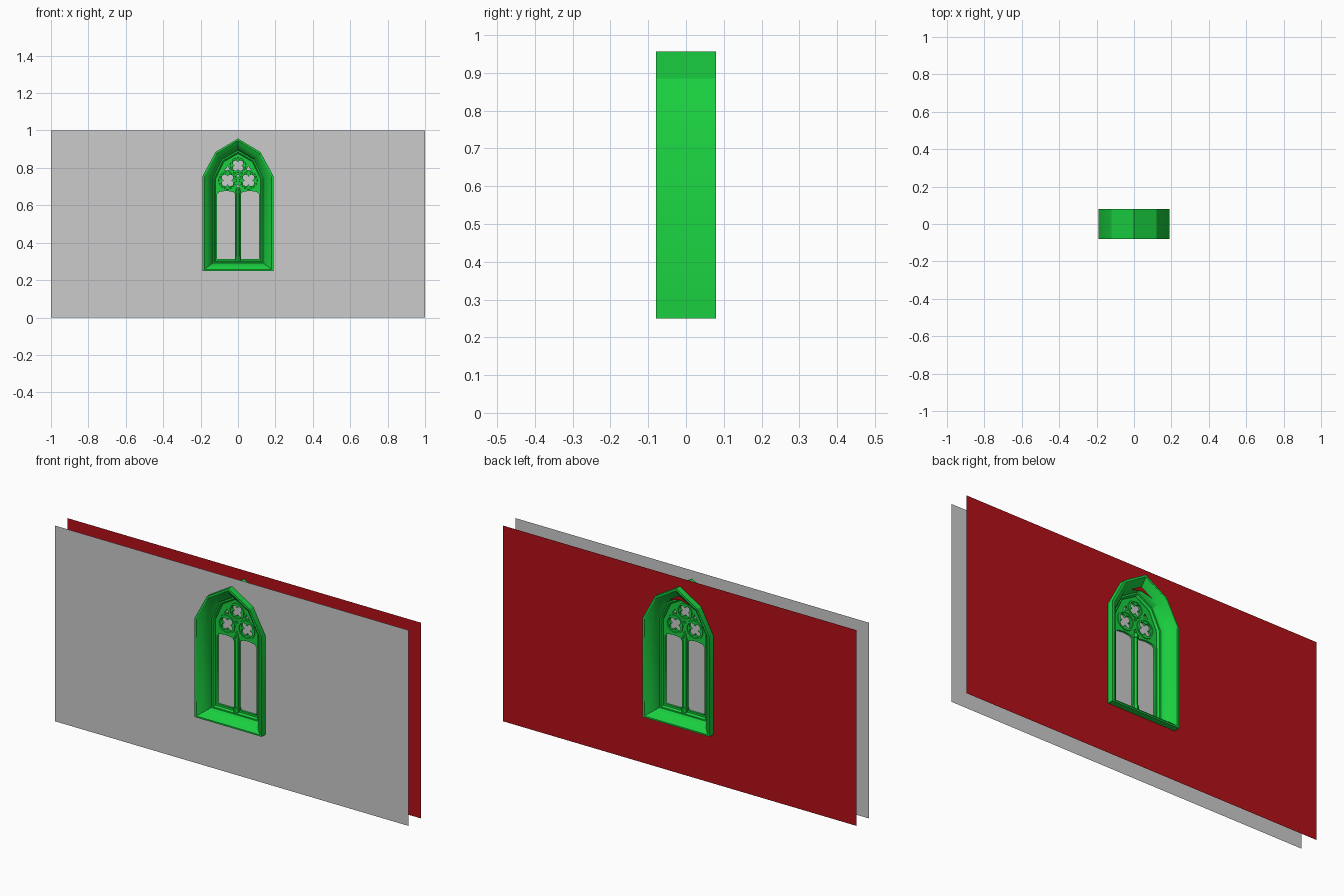
import bpy, bmesh
from math import cos, sin, pi
from mathutils import Vector

if "Cube" in bpy.data.objects:
    bpy.data.objects.remove(bpy.data.objects["Cube"])


def material(name, rgb):
    m = bpy.data.materials.new(name)
    m.diffuse_color = (*rgb, 1)
    m.use_nodes = True
    m.node_tree.nodes["Principled BSDF"].inputs["Base Color"].default_value = m.diffuse_color
    return m


GREEN = material("green_stone", (0.01, 0.62, 0.05))
RED = material("red_wall", (0.45, 0.005, 0.01))


def finish(bm, name, mat=None, angle=None):
    mesh = bpy.data.meshes.new(name)
    bm.to_mesh(mesh)
    bm.free()
    ob = bpy.data.objects.new(name, mesh)
    bpy.context.collection.objects.link(ob)
    if mat:
        mesh.materials.append(mat)
    if angle:
        bpy.ops.object.select_all(action='DESELECT')
        ob.select_set(True)
        bpy.context.view_layer.objects.active = ob
        bpy.ops.object.shade_smooth_by_angle(angle=angle)
    return ob


def arch(t):
    """Faceted pointed arch outline in x, z, inset by t from the outside."""
    w, b, s = 0.19 - t, 0.25 + 0.75 * t, 0.755 - 0.2 * t
    sx, sz = 0.12 - 0.62 * t, 0.885 - 0.75 * t
    return [(-w, b), (w, b), (w, s), (sx, sz), (0, 0.957 - 1.15 * t), (-sx, sz), (-w, s)]


# Walls: thin sheets with an arched opening
def wall(name, y, hole, mat=None):
    bm = bmesh.new()
    for pts in ([(-1, 0), (1, 0), (1, 1), (-1, 1)], hole):
        vs = [bm.verts.new((x, y, z)) for x, z in pts]
        for i, v in enumerate(vs):
            bm.edges.new((v, vs[i - 1]))
    bmesh.ops.triangle_fill(bm, use_beauty=True, use_dissolve=False, edges=bm.edges[:],
                            normal=Vector((0, y, 0)).normalized())
    finish(bm, name, mat)


wall("front_wall", -0.05, arch(0.03))
back_hole = arch(0.03)
back_hole[4] = (0, 0.887)
wall("back_wall", 0.05, back_hole, RED)

# Splayed window surround: moulding profile (inset, depth) swept round the arch
half = [(0, -0.08), (0.01, -0.08), (0.026, -0.069), (0.041, -0.053), (0.051, -0.035),
        (0.055, -0.022), (0.063, -0.022), (0.07, -0.012)]
profile = half + [(t, -y) for t, y in reversed(half)]
bm = bmesh.new()
rings = [[bm.verts.new((x, y, z)) for x, z in arch(t)] for t, y in profile]
for i, ring in enumerate(rings):
    prev = rings[i - 1]
    for j in range(len(ring)):
        bm.faces.new((prev[j - 1], prev[j], ring[j], ring[j - 1]))
bmesh.ops.recalc_face_normals(bm, faces=bm.faces[:])
finish(bm, "window_surround", GREEN, 0.5)

# Glass sheet
bm = bmesh.new()
bm.faces.new([bm.verts.new((x, 0, z)) for x, z in arch(0.066)])
finish(bm, "glass")


# Tracery plate: filled 2D curve with cut-out lights and quatrefoils
def quatrefoil(cx, cz, r):
    pts = []
    for k in range(4):
        a = k * pi / 2 + pi / 4
        for i in range(7):
            b = a + (i / 6 - 0.5) * 1.3 * pi
            pts.append((cx + r * (0.55 * cos(a) + 0.42 * cos(b)),
                        cz + r * (0.55 * sin(a) + 0.42 * sin(b))))
    return pts


circles = [(-0.056, 0.733, 0.047), (0.056, 0.733, 0.047), (0, 0.812, 0.042)]
outlines = [arch(0.068)]
outlines += [quatrefoil(x, z, r * 0.82) for x, z, r in circles]
for s in (-1, 1):
    outlines.append([(s * x, z) for x, z in
                     [(0.015, 0.312), (0.111, 0.312), (0.111, 0.66), (0.1, 0.672),
                      (0.063, 0.677), (0.026, 0.672), (0.015, 0.66)]])
    outlines.append([(s * 0.045, 0.789), (s * 0.072, 0.786), (s * 0.054, 0.812)])
outlines.append([(-0.009, 0.698), (0.009, 0.698), (0, 0.714)])
outlines.append([(-0.009, 0.763), (0.009, 0.763), (0, 0.748)])

cu = bpy.data.curves.new("tracery", 'CURVE')
cu.dimensions = '2D'
cu.fill_mode = 'BOTH'
cu.extrude = 0.01
for pts in outlines:
    sp = cu.splines.new('POLY')
    sp.points.add(len(pts) - 1)
    for p, (x, z) in zip(sp.points, pts):
        p.co = (x, z, 0, 1)
    sp.use_cyclic_u = True
cu.materials.append(GREEN)
tracery = bpy.data.objects.new("tracery", cu)
tracery.rotation_euler = (pi / 2, 0, 0)
bpy.context.collection.objects.link(tracery)
bpy.ops.object.select_all(action='DESELECT')
tracery.select_set(True)
bpy.context.view_layer.objects.active = tracery
bpy.ops.object.convert(target='MESH')

# Raised rings around the quatrefoils
for n, (x, z, r) in enumerate(circles):
    bpy.ops.mesh.primitive_torus_add(location=(x, 0, z), rotation=(pi / 2, 0, 0),
                                     major_radius=r - 0.003, minor_radius=0.006,
                                     major_segments=24, minor_segments=6)
    ring = bpy.context.object
    ring.name = f"tracery_ring_{n + 1}"
    ring.scale.z = 2.6
    ring.data.materials.append(GREEN)

# Central mullion: eight-sided shaft with base and cap
for name, r, z0, z1 in [("mullion", 0.013, 0.3, 0.69), ("mullion_base", 0.017, 0.3, 0.325),
                        ("mullion_cap", 0.017, 0.665, 0.68)]:
    bpy.ops.mesh.primitive_cylinder_add(vertices=8, radius=r, depth=z1 - z0,
                                        location=(0, 0, (z0 + z1) / 2))
    ob = bpy.context.object
    ob.name = name
    ob.scale.y = 1.5
    ob.data.materials.append(GREEN)
